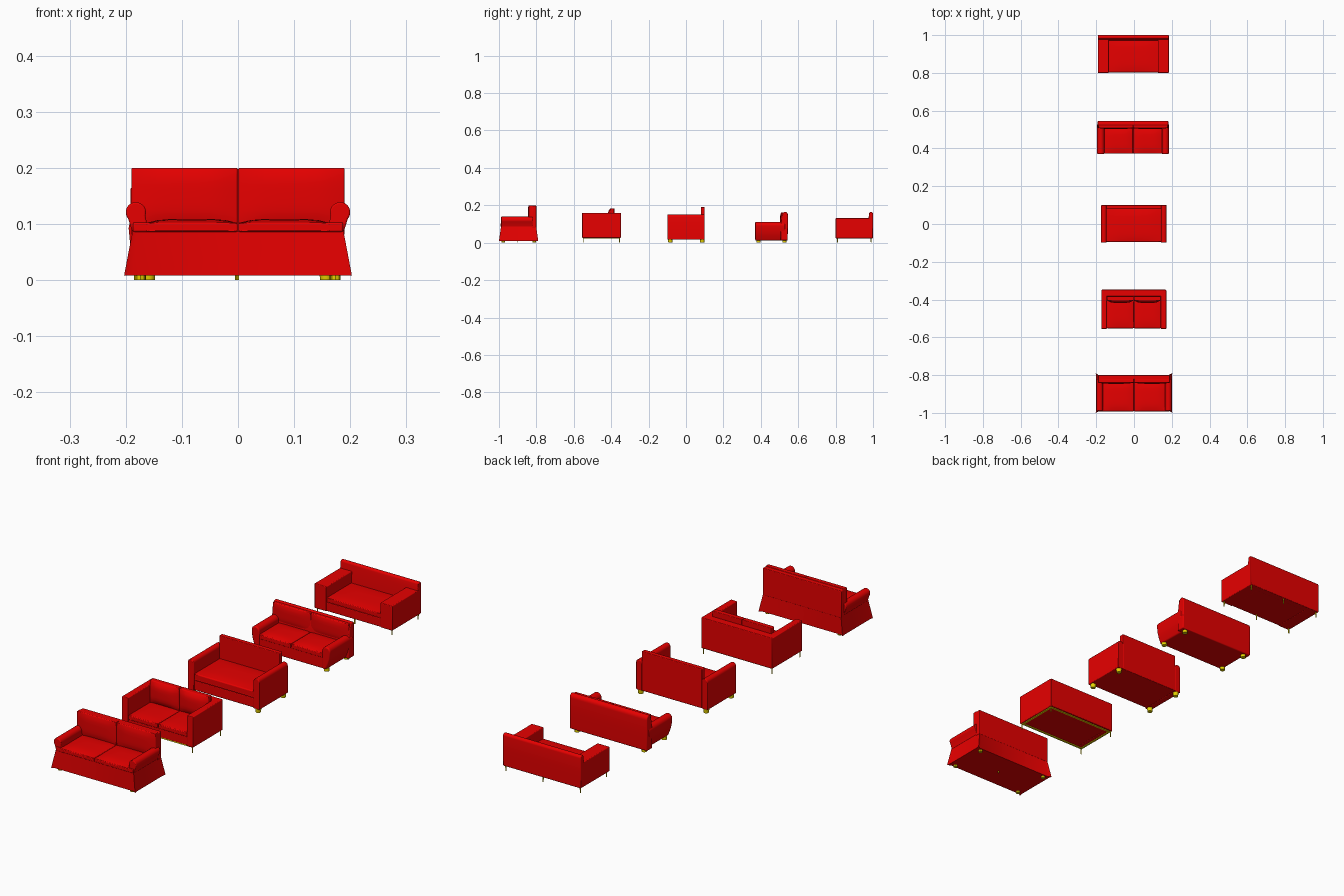
import bpy, bmesh, math
from mathutils import Vector

if "Cube" in bpy.data.objects:
    bpy.data.objects.remove(bpy.data.objects["Cube"], do_unlink=True)


def make_material(name, colour):
    mat = bpy.data.materials.new(name)
    mat.use_nodes = True
    mat.diffuse_color = colour
    mat.node_tree.nodes["Principled BSDF"].inputs["Base Color"].default_value = colour
    return mat


RED = make_material("red fabric", (0.8, 0.0, 0.0, 1))
GOLD = make_material("yellow wood", (0.8, 0.65, 0.0, 1))


def finish(bm, name, mat, bevel=0.0):
    bmesh.ops.recalc_face_normals(bm, faces=bm.faces)
    mesh = bpy.data.meshes.new(name)
    bm.to_mesh(mesh)
    bm.free()
    mesh.materials.append(mat)
    obj = bpy.data.objects.new(name, mesh)
    bpy.context.collection.objects.link(obj)
    if bevel:
        mod = obj.modifiers.new("soft edges", 'BEVEL')
        mod.width, mod.segments, mod.limit_method = bevel, 3, 'ANGLE'
    bpy.ops.object.select_all(action='DESELECT')
    obj.select_set(True)
    bpy.context.view_layer.objects.active = obj
    bpy.ops.object.shade_smooth_by_angle(angle=math.radians(40))
    return obj


def box(name, xs, ys, zs, bevel=0.003, mat=RED):
    bm = bmesh.new()
    bmesh.ops.create_cube(bm, size=1)
    for v in bm.verts:
        v.co = Vector([(a + b) / 2 + c * (b - a) for c, (a, b) in zip(v.co, (xs, ys, zs))])
    return finish(bm, name, mat, bevel)


def cushion(name, xs, ys, zs, axis, crown, bevel=0.005):
    """Box whose face on the signed side of the axis bulges by crown."""
    bm = bmesh.new()
    bmesh.ops.create_cube(bm, size=1)
    bmesh.ops.subdivide_edges(bm, edges=bm.edges, cuts=7, use_grid_fill=True)
    side = 1 if crown > 0 else -1
    others = [i for i in range(3) if i != axis]
    for v in bm.verts:
        c = v.co.copy()
        v.co = Vector([(a + b) / 2 + k * (b - a) for k, (a, b) in zip(c, (xs, ys, zs))])
        if c[axis] * side > 0.49:
            bulge = (1 - (2 * c[others[0]]) ** 4) * (1 - (2 * c[others[1]]) ** 4)
            v.co[axis] += crown * bulge
    return finish(bm, name, RED, bevel)


def loft(name, ring_a, ring_b, bevel=0.003):
    """Join two matching rings of points and cap both ends."""
    bm = bmesh.new()
    rings = [[bm.verts.new(p) for p in ring] for ring in (ring_a, ring_b)]
    n = len(ring_a)
    for ring in rings:
        bm.faces.new(ring)
    for i in range(n):
        j = (i + 1) % n
        bm.faces.new((rings[0][i], rings[0][j], rings[1][j], rings[1][i]))
    return finish(bm, name, RED, bevel)


def prism(name, outline, axis, start, end, bevel=0.003):
    """Extrude a closed outline along x (y-z outline) or y (x-z outline)."""
    rings = [[(t, p, q) if axis == 'x' else (p, t, q) for p, q in outline] for t in (start, end)]
    return loft(name, rings[0], rings[1], bevel)


def arc(cx, cz, rx, rz, a0, a1, steps=10):
    angles = [math.radians(a0 + (a1 - a0) * i / steps) for i in range(steps + 1)]
    return [(cx + rx * math.cos(a), cz + rz * math.sin(a)) for a in angles]


def legs(name, xs, ys, radius, height, sides=12, taper=1.0):
    for x in xs:
        for y in ys:
            bm = bmesh.new()
            bmesh.ops.create_cone(bm, cap_ends=True, segments=sides, radius1=radius * taper,
                                  radius2=radius, depth=height)
            bmesh.ops.translate(bm, vec=(x, y, height / 2), verts=bm.verts)
            finish(bm, name, GOLD)


def mirrored(cx, s, points):
    return [(cx + s * x, z) for x, z in points]


def four_corners(points, cy, z):
    """Ring made by mirroring one corner's points around (0, cy)."""
    ring = []
    for sx, sy in ((1, 1), (-1, 1), (-1, -1), (1, -1)):
        corner = points if sx * sy > 0 else points[::-1]
        ring += [(sx * x, cy + sy * y, z) for x, y in corner]
    return ring


SIDES = (("left", 1), ("right", -1))

# Skirted sofa: cover flared at the corners, rolled arms, two tall back cushions
loft("skirt",
     four_corners([(0.2, 0.088), (0.203, 0.105), (0.188, 0.096)], -0.895, 0.008),
     four_corners([(0.188, 0.086), (0.188, 0.094), (0.18, 0.094)], -0.895, 0.087), 0)
box("skirted_back_frame", (-0.19, 0.19), (-0.825, -0.8), (0.08, 0.198))
for side, s in SIDES:
    roll = arc(0.182, 0.121, 0.018, 0.018, -40, 200, 14)
    arm = [(0.163, 0.085), (0.188, 0.085)] + roll + [(0.163, 0.105)]
    prism("skirted_arm_" + side, mirrored(0, s, arm), 'y', -0.988, -0.82)
    xs = sorted((s * 0.001, s * 0.164))
    cushion("skirted_seat_cushion_" + side, xs, (-0.992, -0.83), (0.086, 0.102), 2, 0.007)
    box("skirted_cushion_corner_" + side, sorted((s * 0.155, s * 0.187)), (-0.992, -0.97),
        (0.086, 0.103))
    cushion("skirted_back_cushion_" + side, sorted((s * 0.001, s * 0.19)), (-0.84, -0.82),
            (0.1, 0.2), 1, -0.006)
legs("skirted_foot", (-0.174, 0.174), (-0.978, -0.812), 0.009, 0.009, 8)
legs("skirted_middle_foot", (0,), (-0.9,), 0.002, 0.01)

# Box sofa: level arms and back, loose cushions, thin legs on a wood rim
box("box_base", (-0.165, 0.163), (-0.55, -0.355), (0.027, 0.066))
box("box_back", (-0.172, 0.17), (-0.383, -0.348), (0.026, 0.16))
for side, s in SIDES:
    arm_x = sorted((-0.001 + s * 0.172, -0.001 + s * 0.142))
    box("box_arm_" + side, arm_x, (-0.555, -0.35), (0.026, 0.16))
    xs = sorted((-0.001 + s * 0.001, -0.001 + s * 0.142))
    cushion("box_seat_cushion_" + side, xs, (-0.552, -0.38), (0.064, 0.084), 2, 0.005)
    cushion("box_back_cushion_" + side, xs, (-0.405, -0.383), (0.084, 0.183), 1, -0.013)
    rim_x = sorted((-0.001 + s * 0.166, -0.001 + s * 0.158))
    box("box_rim_side_" + side, rim_x, (-0.549, -0.355), (0.023, 0.028), 0, GOLD)
for y in (-0.549, -0.363):
    box("box_rim", (-0.167, 0.165), (y, y + 0.008), (0.023, 0.028), 0, GOLD)
legs("box_leg", (-0.166, 0.164), (-0.549, -0.355), 0.0022, 0.027, 8)

# Round-arm sofa: rounded arm tops, single seat, raised back between the arms
box("round_arm_base", (-0.15, 0.148), (-0.094, 0.096), (0.018, 0.06))
cushion("round_arm_seat", (-0.146, 0.144), (-0.095, 0.083), (0.06, 0.09), 2, 0.006)
box("round_arm_back", (-0.147, 0.145), (0.079, 0.1), (0.018, 0.19))
for side, s in SIDES:
    arm = [(0.144, 0.017), (0.173, 0.017)] + arc(0.1585, 0.136, 0.0145, 0.014, 0, 180)
    prism("round_arm_" + side, mirrored(-0.001, s, arm), 'y', -0.099, 0.1)
legs("round_arm_foot", (-0.159, 0.157), (-0.084, 0.087), 0.0125, 0.018, 12, 0.85)

# Barrel sofa: bulging arms, thick rolled back, two soft seat cushions
CX = -0.005
box("barrel_base", (CX - 0.166, CX + 0.166), (0.374, 0.53), (0.012, 0.065))
back = ([(0.505, 0.012), (0.543, 0.012), (0.545, 0.08)]
        + arc(0.53, 0.147, 0.015, 0.018, 0, 150) + [(0.51, 0.135), (0.505, 0.08)])
prism("barrel_back", back, 'x', CX - 0.187, CX + 0.187, 0.004)
for side, s in SIDES:
    arm = ([(0.152, 0.012), (0.169, 0.012), (0.179, 0.035), (0.187, 0.062)]
           + arc(0.171, 0.092, 0.019, 0.019, -15, 190, 12) + [(0.152, 0.075)])
    prism("barrel_arm_" + side, mirrored(CX, s, arm), 'y', 0.37, 0.53, 0.005)
    xs = sorted((CX + s * 0.001, CX + s * 0.153))
    cushion("barrel_seat_cushion_" + side, xs, (0.372, 0.51), (0.06, 0.08), 2, 0.007)
    wide = sorted((CX, CX + s * 0.183))
    cushion("barrel_back_cushion_" + side, wide, (0.508, 0.53), (0.08, 0.161), 1, -0.005, 0.008)
legs("barrel_foot", (CX - 0.162, CX + 0.162), (0.388, 0.526), 0.011, 0.013)

# Wide-arm sofa: broad flat arms, low seat, leaning back
CX = -0.003
box("wide_arm_base", (CX - 0.15, CX + 0.15), (0.802, 0.98), (0.024, 0.062))
cushion("wide_arm_seat", (CX - 0.132, CX + 0.132), (0.803, 0.976), (0.062, 0.082), 2, 0.005)
back = ([(0.97, 0.023), (0.999, 0.023), (1.0, 0.09)]
        + arc(0.989, 0.154, 0.011, 0.011, 0, 150, 8) + [(0.976, 0.13), (0.972, 0.085)])
prism("wide_arm_back", back, 'x', CX - 0.188, CX + 0.188)
for side, s in SIDES:
    arm_x = sorted((CX + s * 0.188, CX + s * 0.13))
    box("wide_arm_" + side, arm_x, (0.8, 0.988), (0.023, 0.131))
legs("wide_arm_leg", (CX - 0.18, CX, CX + 0.18), (0.81, 0.99), 0.003, 0.024, 8, 0.7)
